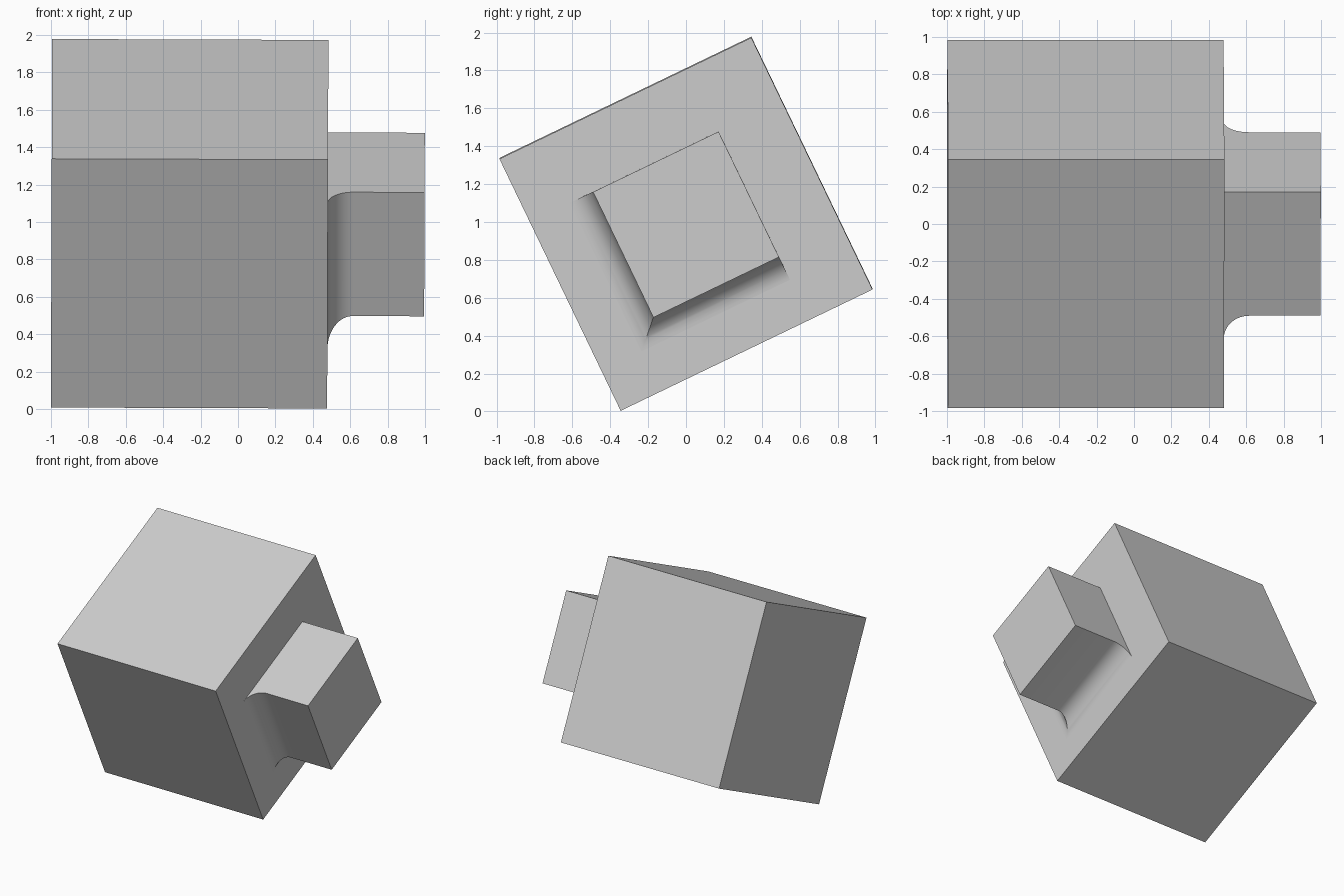
import bpy, bmesh, math

cube = bpy.data.objects.get("Cube")
if cube:
    bpy.data.objects.remove(cube, do_unlink=True)

CENTRE = (0, 0, 0.99)
TILT = (math.radians(25.7), math.radians(0.2), 0)
FACE_X = 0.48      # side of the block that carries the stub
HALF_BLOCK = 0.738
HALF_STUB = 0.3675
RADIUS = 0.135     # fillet at the foot of the stub
STEPS = 14

grey = bpy.data.materials.new("light grey")
grey.use_nodes = True
colour = (0.604, 0.604, 0.604, 1)
grey.diffuse_color = colour
grey.node_tree.nodes["Principled BSDF"].inputs["Base Color"].default_value = colour


def square_tube(name, sections, cap_start=True):
    """Loft square sections (x, low side, high side) along x."""
    bm = bmesh.new()
    rings = []
    for x, lo, hi in sections:
        corners = ((lo, lo), (hi, lo), (hi, hi), (lo, hi))
        rings.append([bm.verts.new((x, y, z)) for y, z in corners])
    for a, b in zip(rings, rings[1:]):
        for i in range(4):
            j = (i + 1) % 4
            bm.faces.new((a[i], a[j], b[j], b[i]))
    if cap_start:
        bm.faces.new(rings[0][::-1])
    bm.faces.new(rings[-1])
    bmesh.ops.recalc_face_normals(bm, faces=bm.faces)
    mesh = bpy.data.meshes.new(name)
    bm.to_mesh(mesh)
    bm.free()
    mesh.materials.append(grey)
    obj = bpy.data.objects.new(name, mesh)
    bpy.context.collection.objects.link(obj)
    obj.location = CENTRE
    obj.rotation_euler = TILT
    return obj


# Large tilted block
square_tube("block", [(-0.997, -HALF_BLOCK, HALF_BLOCK), (FACE_X, -HALF_BLOCK, HALF_BLOCK)])

# Square stub, its front and lower sides flaring into the block
sections = []
for i in range(STEPS + 1):
    t = math.pi / 2 * i / STEPS
    x = FACE_X + RADIUS * (1 - math.cos(t))
    flare = RADIUS * (1 - math.sin(t))
    sections.append((x, -HALF_STUB - flare, HALF_STUB))
sections.append((0.997, -HALF_STUB, HALF_STUB))
stub = square_tube("stub", sections, cap_start=False)

bpy.ops.object.select_all(action='DESELECT')
stub.select_set(True)
bpy.context.view_layer.objects.active = stub
bpy.ops.object.shade_smooth_by_angle(angle=math.radians(30))
